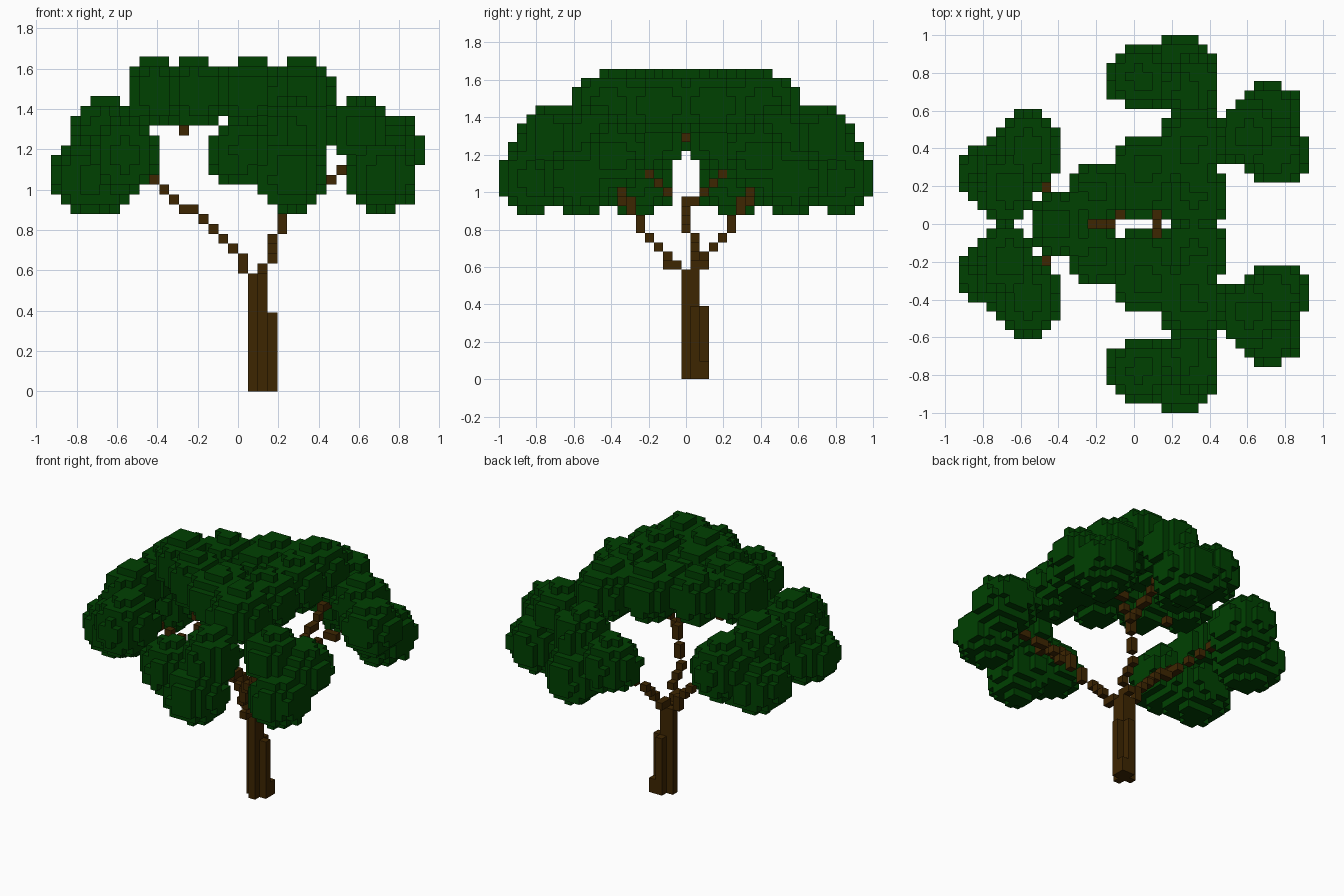
import bpy, bmesh, math, random
from mathutils import Vector

random.seed(7)
if "Cube" in bpy.data.objects:
    bpy.data.objects.remove(bpy.data.objects["Cube"], do_unlink=True)

V = 2 / 41                       # block size
NX, NY, NZ = 38, 41, 34          # blocks along each axis
ORIGIN = Vector((-NX * V / 2, -NY * V / 2, 0))


def material(name, rgb):
    m = bpy.data.materials.new(name)
    m.use_nodes = True
    m.diffuse_color = (*rgb, 1)
    bsdf = m.node_tree.nodes["Principled BSDF"]
    bsdf.inputs["Base Color"].default_value = (*rgb, 1)
    bsdf.inputs["Roughness"].default_value = 0.9
    return m


LEAF = material("leaf green", (0.0, 0.052, 0.0004))
BARK = material("bark brown", (0.048, 0.019, 0.0004))

STEPS = [(1, 0, 0), (-1, 0, 0), (0, 1, 0), (0, -1, 0), (0, 0, 1), (0, 0, -1)]


def cell_of(p):
    return tuple(math.floor((p[a] - ORIGIN[a]) / V) for a in range(3))


def centre_of(c):
    return ORIGIN + Vector(c) * V + Vector((V, V, V)) / 2


def block_object(name, cells, solid, mat):
    """Blocky mesh of the cells, keeping only faces not touching a solid cell."""
    bm = bmesh.new()
    verts = {}

    def vert(key):
        if key not in verts:
            verts[key] = bm.verts.new(ORIGIN + Vector(key) * V)
        return verts[key]

    for c in sorted(cells):
        for s in STEPS:
            if tuple(a + b for a, b in zip(c, s)) in solid:
                continue
            axis = next(a for a in range(3) if s[a])
            u, w = (axis + 1) % 3, (axis + 2) % 3
            corners = []
            for du, dw in ((0, 0), (1, 0), (1, 1), (0, 1)):
                k = list(c)
                k[axis] += 1 if s[axis] > 0 else 0
                k[u] += du
                k[w] += dw
                corners.append(vert(tuple(k)))
            bm.faces.new(corners if s[axis] > 0 else corners[::-1])
    me = bpy.data.meshes.new(name)
    bm.to_mesh(me)
    bm.free()
    me.materials.append(mat)
    ob = bpy.data.objects.new(name, me)
    bpy.context.collection.objects.link(ob)
    return ob


def puff(centre, radii):
    """Cells of a slightly ragged ellipsoid of leaves."""
    out = set()
    for i in range(NX):
        for j in range(NY):
            for k in range(NZ):
                d = centre_of((i, j, k)) - Vector(centre)
                q = sum((d[a] / radii[a]) ** 2 for a in range(3))
                if q < 1.3 and q < 1 + random.uniform(-0.08, 0.08):
                    out.add((i, j, k))
    return out


def limb(points):
    """Single-block-wide path through the points."""
    out = set()
    for a, b in zip(points, points[1:]):
        a, b = Vector(a), Vector(b)
        n = max(1, round(max(abs(x) for x in (b - a)) / V))
        out |= {cell_of(a.lerp(b, t / n)) for t in range(n + 1)}
    return out


def mirror(cells):
    return {(i, NY - 1 - j, k) for i, j, k in cells}


# Leaf puffs on the +y half: (centre, radii)
crown = [((-.41, 0, 1.48), (.155, .18, .175)),
         ((-.20, .17, 1.48), (.155, .165, .172)),
         ((.05, .30, 1.48), (.16, .17, .175)),
         ((.04, .17, 1.49), (.14, .14, .13)),
         ((.30, .41, 1.47), (.18, .20, .18)),
         ((.32, .14, 1.47), (.175, .19, .175))]
# Each outer cluster: a low puff, a puff beside it and a top puff
side_clusters = {
    "right_leaf_cluster": [((-.71, .26, 1.06), (.22, .20, .182)),
                           ((-.56, .40, 1.17), (.172, .21, .19)),
                           ((-.67, .18, 1.29), (.145, .20, .175))],
    "left_leaf_cluster": [((.715, .57, 1.06), (.177, .19, .18)),
                          ((.75, .38, 1.20), (.18, .175, .17)),
                          ((.60, .48, 1.29), (.16, .175, .17))],
    "middle_leaf_cluster": [((.26, .82, 1.07), (.18, .188, .185)),
                            ((.04, .77, 1.18), (.185, .175, .175)),
                            ((.29, .71, 1.29), (.165, .18, .17))],
}

groups = {}
half = set().union(*(puff(*p) for p in crown))
groups["crown_leaves"] = half | mirror(half)
for name, puffs in side_clusters.items():
    cells = set().union(*(puff(*p) for p in puffs))
    groups["back_" + name] = cells
    groups["front_" + name] = mirror(cells)

leaves = set().union(*groups.values())
used = set()
for name, cells in groups.items():
    block_object(name, cells - used, leaves, LEAF)
    used |= cells

# Trunk: upright columns (i, j) with their heights in blocks
columns = {(20, 21): 12, (21, 20): 12, (21, 21): 12,
           (22, 21): 8, (21, 22): 8, (22, 22): 2}
trunk = {(i, j, k) for (i, j), top in columns.items() for k in range(top)}

# Branches: one leaning to -x that forks, and a mirrored pair to +x
right_branch = limb([(.02, .04, .61), (.02, .04, .66), (-.02, .04, .70),
                     (-.17, 0, .85), (-.32, 0, .95)])
fork = limb([(-.37, .10, 1.0), (-.42, .15, 1.05), (-.54, .27, 1.15)])
right_branch |= fork | mirror(fork) | {cell_of((-.32, .04, .97)),
                                       cell_of((-.27, 0, 1.30))}
back_branch = limb([(.12, .04, .61), (.12, .10, .62), (.17, .12, .66),
                    (.17, .20, .75), (.21, .24, .80), (.21, .24, .86),
                    (.27, .27, .90), (.27, .30, .95), (.47, .40, 1.05),
                    (.57, .45, 1.10)])
back_branch |= limb([(.27, .30, .95), (.27, .50, 1.10), (.27, .58, 1.16)])

wood = {"trunk": trunk, "right_branch": right_branch,
        "back_branch": back_branch, "front_branch": mirror(back_branch)}
taken = set(leaves)
for name, cells in wood.items():
    cells = cells - taken
    block_object(name, cells, cells | leaves, BARK)
    taken |= cells
